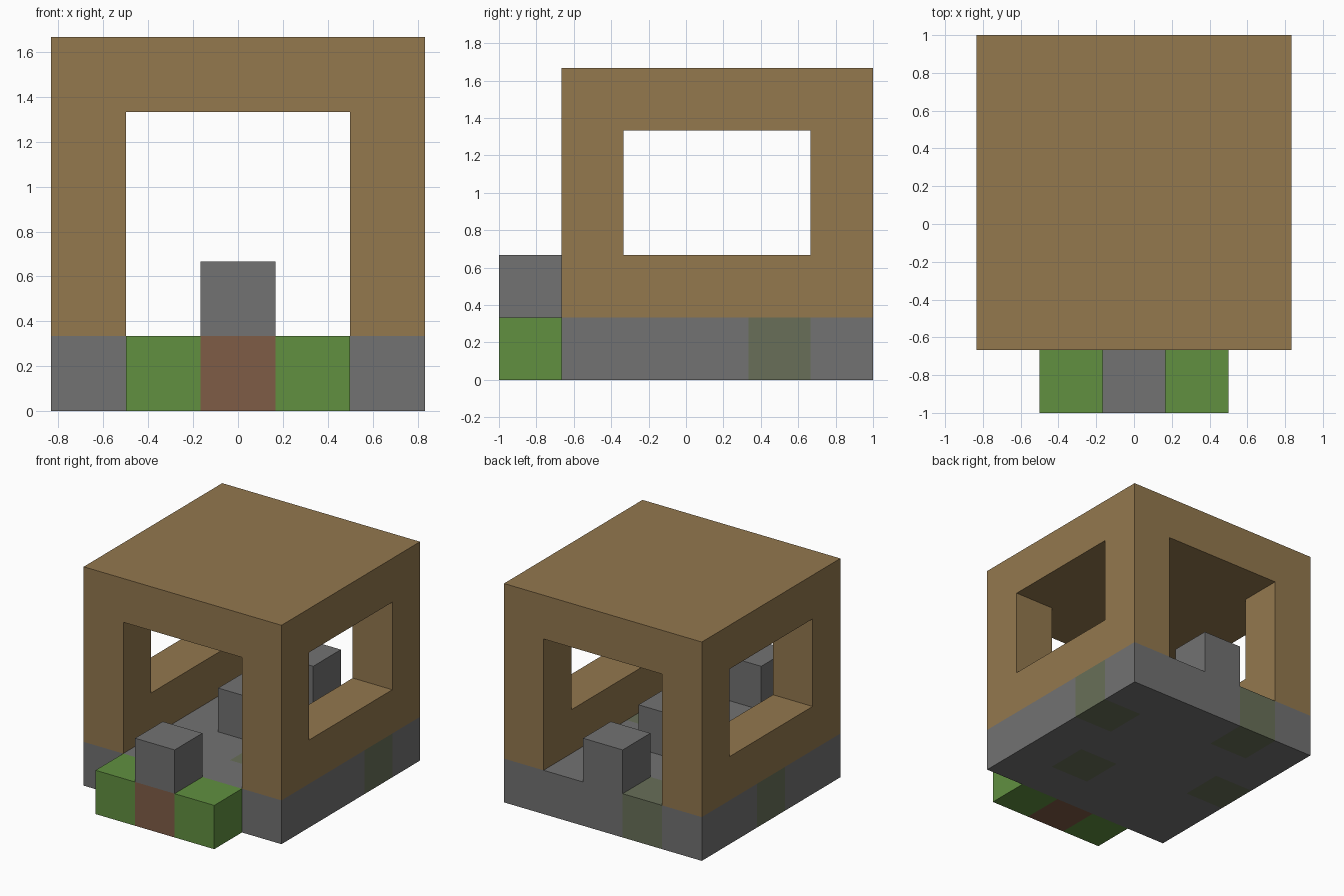
import bpy
import bmesh
from mathutils import Vector

if "Cube" in bpy.data.objects:
    bpy.data.objects.remove(bpy.data.objects["Cube"], do_unlink=True)

U = 1 / 3  # one block


def material(name, rgb):
    m = bpy.data.materials.new(name)
    m.use_nodes = True
    m.diffuse_color = (*rgb, 1)
    m.node_tree.nodes["Principled BSDF"].inputs["Base Color"].default_value = (*rgb, 1)
    return m


WOOD = material("wood planks", (0.292, 0.188, 0.076))
STONE = material("grey stone", (0.168, 0.168, 0.168))
MOSS = material("mossy stone", (0.138, 0.159, 0.098))
GRASS = material("grass green", (0.119, 0.279, 0.051))
DIRT = material("red brown dirt", (0.212, 0.107, 0.061))


def finish(name, bm, *mats):
    bmesh.ops.recalc_face_normals(bm, faces=bm.faces)
    mesh = bpy.data.meshes.new(name)
    bm.to_mesh(mesh)
    bm.free()
    for m in mats:
        mesh.materials.append(m)
    ob = bpy.data.objects.new(name, mesh)
    bpy.context.collection.objects.link(ob)
    return ob


def block(name, centre, size, *mats):
    """Box measured in blocks, from its centre and size."""
    bm = bmesh.new()
    bmesh.ops.create_cube(bm, size=1)
    for v in bm.verts:
        v.co = Vector(c + s * k for c, s, k in zip(centre, size, v.co)) * U
    return finish(name, bm, *mats)


# Stone floor, five blocks square, with four mossy blocks
bm = bmesh.new()
mossy = {(4, 3), (1, 4), (0, 2), (3, 1)}
for i in range(5):
    for j in range(5):
        x, y = i - 2.5, j - 2
        cube = bmesh.ops.create_cube(bm, size=1)["verts"]
        bmesh.ops.translate(bm, verts=cube, vec=(x + 0.5, y + 0.5, 0.5))
        for f in {f for v in cube for f in v.link_faces}:
            f.material_index = int((i, j) in mossy)
# Remove the faces between neighbouring blocks, then weld
inner = []
for f in bm.faces:
    c = f.calc_center_median()
    on_side = abs(c.x) > 2.4 or abs(c.y - 0.5) > 2.4
    if abs(f.normal.z) < 0.5 and not on_side:
        inner.append(f)
bmesh.ops.delete(bm, geom=inner, context="FACES")
bmesh.ops.remove_doubles(bm, verts=bm.verts, dist=0.001)
bmesh.ops.scale(bm, vec=(U, U, U), verts=bm.verts)
finish("stone_floor", bm, STONE, MOSS)

# Wooden walls and roof: an arch profile drawn out from front to back
profile = [(-2.5, 1), (-2.5, 5), (2.5, 5), (2.5, 1), (1.5, 1), (1.5, 4), (-1.5, 4), (-1.5, 1)]
bm = bmesh.new()
front = bm.faces.new([bm.verts.new((x * U, -2 * U, z * U)) for x, z in profile])
back = bmesh.ops.extrude_face_region(bm, geom=[front])["geom"]
bmesh.ops.translate(bm, vec=(0, 5 * U, 0),
                    verts=[g for g in back if isinstance(g, bmesh.types.BMVert)])
house = finish("wooden_walls_and_roof", bm, WOOD)

# Side windows, cut through both walls
cutter = block("window_cutter", (0, 0.5, 3), (7, 3, 2), WOOD)
cutter.hide_render = True
cutter.hide_viewport = True
cutter.display_type = "WIRE"
cut = house.modifiers.new("windows", "BOOLEAN")
cut.operation = "DIFFERENCE"
cut.solver = "EXACT"
cut.object = cutter

# Front step: dirt between two grass blocks
block("dirt_step", (0, -2.5, 0.5), (1, 1, 1), DIRT)
for side, x in (("right", -1), ("left", 1)):
    block(f"grass_step_{side}", (x, -2.5, 0.5), (1, 1, 1), GRASS)

# Single stone blocks down the middle
for name, y in (("front", -2.5), ("middle", 0.5), ("back", 2.5)):
    block(f"{name}_stone_block", (0, y, 1.5), (1, 1, 1), STONE)
